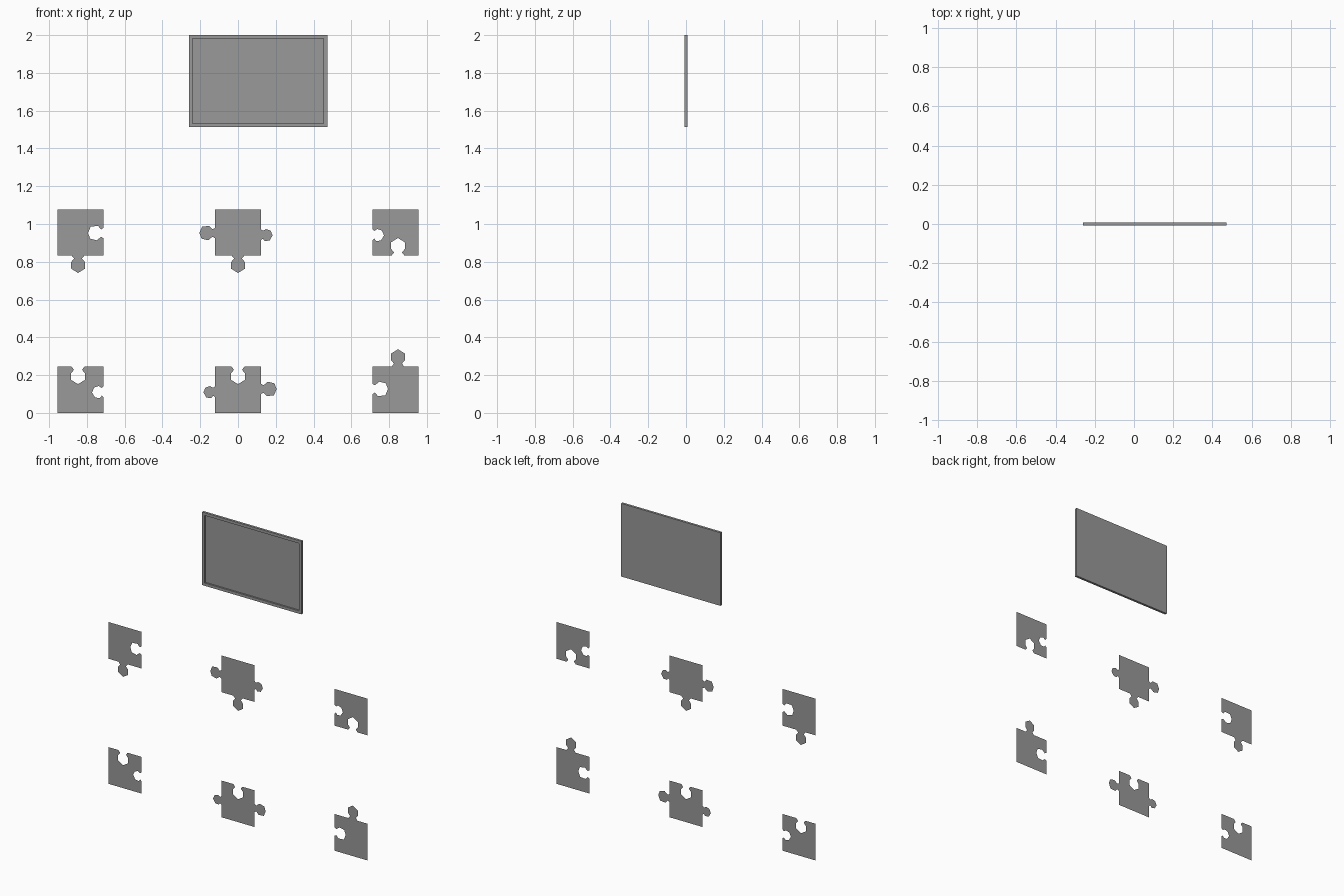
import bpy, bmesh

if "Cube" in bpy.data.objects:
    bpy.data.objects.remove(bpy.data.objects["Cube"])

S = 0.2445                     # side of one puzzle square
H = S / 2
COLS = (-0.834, 0.0, 0.834)    # piece centres across
ROWS = (H, 0.9555)             # piece centres up

# Tab outlines: (distance along the seam, distance out of the seam)
BIG = [(-.034, 0), (-.021, .016), (-.036, .034), (-.036, .070), (0, .0925),
       (.036, .070), (.036, .034), (.021, .016), (.034, 0)]
LONG = [(-.028, 0), (-.020, .013), (-.039, .036), (-.030, .071), (0, .082),
        (.034, .068), (.037, .029), (.019, .013), (.027, 0)]
SHORT = [(-.027, 0), (-.019, .010), (-.032, .019), (-.029, .045), (-.002, .061),
         (.024, .050), (.032, .026), (.022, .010), (.031, 0)]

grey = bpy.data.materials.new("dark_grey")
grey.diffuse_color = (0.32, 0.32, 0.32, 1)
grey.use_nodes = True
grey.node_tree.nodes["Principled BSDF"].inputs["Base Color"].default_value = grey.diffuse_color


def seam(tab, shift, side, flip=False):
    pts = [(a, d * side) for a, d in tab]
    if flip:
        pts = [(-a, d) for a, d in reversed(pts)]
    return [(a + shift, d) for a, d in pts]


# Seams shared by neighbouring pieces, always listed left-to-right or bottom-to-top
upright = {(0, 0): seam(SHORT, -.012, -1), (0, 1): seam(LONG, .004, 1, True),
           (1, 0): seam(LONG, -.003, -1), (1, 1): seam(SHORT, -.014, 1)}
level = [seam(BIG, -.013, -1), seam(BIG, 0, -1), seam(BIG, .013, 1)]


def add_object(name, bm):
    mesh = bpy.data.meshes.new(name)
    bm.to_mesh(mesh)
    bm.free()
    mesh.materials.append(grey)
    ob = bpy.data.objects.new(name, mesh)
    bpy.context.collection.objects.link(ob)


# Six flat puzzle pieces
for r, cz in enumerate(ROWS):
    for c, cx in enumerate(COLS):
        bottom = level[c] if r == 1 else []
        top = level[c] if r == 0 else []
        left = upright.get((r, c - 1), [])
        right = upright.get((r, c), [])
        pts = [(-H, -H)] + [(a, -H + d) for a, d in bottom]
        pts += [(H, -H)] + [(H + d, a) for a, d in right]
        pts += [(H, H)] + [(a, H + d) for a, d in reversed(top)]
        pts += [(-H, H)] + [(-H + d, a) for a, d in reversed(left)]
        bm = bmesh.new()
        bm.faces.new([bm.verts.new((cx + x, 0, cz + z)) for x, z in pts])
        bm.normal_update()
        bmesh.ops.triangulate(bm, faces=bm.faces[:])
        add_object(f"puzzle_piece_{'lower' if r == 0 else 'upper'}_{c + 1}", bm)

# Tray with a raised rim around a recessed front
bm = bmesh.new()
bmesh.ops.create_cube(bm, size=1)
for v in bm.verts:
    v.co = (0.1065 + v.co.x * 0.732, v.co.y * 0.016, 2 - 0.2435 + v.co.z * 0.487)
bm.normal_update()
front = [f for f in bm.faces if f.normal.y < -0.9]
bmesh.ops.inset_region(bm, faces=front, thickness=0.019, use_even_offset=True)
region = bmesh.ops.extrude_face_region(bm, geom=front)["geom"]
bmesh.ops.translate(bm, verts=[g for g in region if isinstance(g, bmesh.types.BMVert)],
                    vec=(0, 0.011, 0))
bmesh.ops.delete(bm, geom=[f for f in front if f.is_valid], context='FACES')
bmesh.ops.recalc_face_normals(bm, faces=bm.faces[:])
add_object("puzzle_tray", bm)
